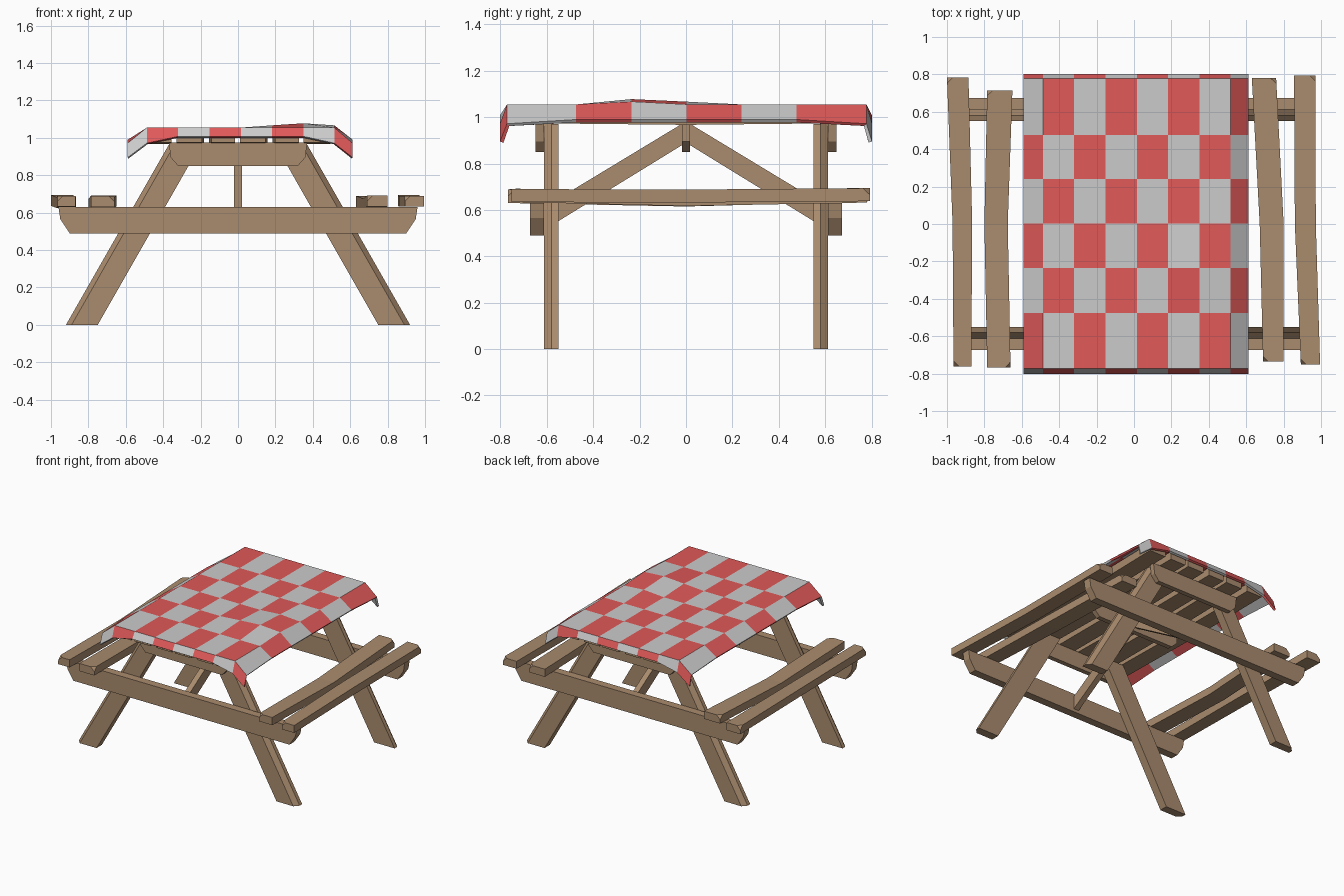
import bpy, bmesh, math

if "Cube" in bpy.data.objects:
    bpy.data.objects.remove(bpy.data.objects["Cube"])


def material(name, col):
    m = bpy.data.materials.new(name)
    m.diffuse_color = (*col, 1)
    m.use_nodes = True
    m.node_tree.nodes["Principled BSDF"].inputs["Base Color"].default_value = m.diffuse_color
    return m


wood = material("wood", (0.40, 0.26, 0.155))
red = material("red_check", (0.75, 0.10, 0.10))
pale = material("pale_check", (0.8, 0.8, 0.8))


def finish(name, bm, mats):
    bmesh.ops.recalc_face_normals(bm, faces=bm.faces[:])
    me = bpy.data.meshes.new(name)
    bm.to_mesh(me)
    bm.free()
    ob = bpy.data.objects.new(name, me)
    for m in mats:
        me.materials.append(m)
    bpy.context.collection.objects.link(ob)
    return ob


def loft(name, rings, chips=(), chip=0.03):
    """Join matching rings into a closed solid; chip = bevelled corner verts."""
    bm = bmesh.new()
    vs = [[bm.verts.new(p) for p in r] for r in rings]
    n = len(rings[0])
    for a, b in zip(vs, vs[1:]):
        for k in range(n):
            bm.faces.new((a[k], a[(k + 1) % n], b[(k + 1) % n], b[k]))
    bm.faces.new(vs[0][::-1])
    bm.faces.new(vs[-1])
    if chips:
        bmesh.ops.bevel(bm, geom=[vs[r][k] for r, k in chips], offset=chip,
                        offset_type='OFFSET', segments=1, profile=0.5,
                        affect='VERTICES')
    return finish(name, bm, [wood])


def beam(name, profile, y0, y1):
    return loft(name, [[(x, y, z) for x, z in profile] for y in (y0, y1)])


def plank(name, stations, thick, chips=()):
    """Stations along y: (y, left x, right x, bottom z)."""
    return loft(name, [[(a, y, z), (b, y, z), (b, y, z + thick), (a, y, z + thick)]
                       for y, a, b, z in stations], chips)


# Splayed legs with chamfered outer edge
leg = [(0.75, 0.55), (0.75, 0.613), (0.89, 0.613), (0.92, 0.58), (0.92, 0.55)]
for sy, fb in ((-1, "front"), (1, "back")):
    for sx, lr in ((-1, "left"), (1, "right")):
        loft(f"{fb}_{lr}_leg", [[(sx * (x - 0.571 * z), sy * y, z) for x, y in leg]
                                for z in (0, 0.97)])

    # Seat beam and table cleat, outside the legs
    beam(f"{fb}_seat_beam", [(-0.9, 0.49), (0.9, 0.49), (0.95, 0.565), (0.96, 0.63),
                             (-0.96, 0.63), (-0.95, 0.565)], sy * 0.613, sy * 0.673)
    beam(f"{fb}_table_cleat", [(-0.32, 0.85), (0.32, 0.85), (0.36, 0.895), (0.37, 0.975),
                               (-0.37, 0.975), (-0.36, 0.895)], sy * 0.613, sy * 0.648)

    # Diagonal brace
    side = [(0.0, 0.89), (0.615, 0.512), (0.615, 0.61), (0.02, 0.97), (0.0, 0.97)]
    loft(f"{fb}_brace", [[(x, sy * y, z) for y, z in side] for x in (-0.021, 0.021)])

beam("middle_cleat", [(-0.32, 0.85), (0.32, 0.85), (0.37, 0.895), (0.37, 0.975),
                      (-0.37, 0.975), (-0.37, 0.895)], -0.018, 0.018)

# Table top planks
for i in range(6):
    x = -0.425 + 0.17 * i
    w = 0.064 + 0.004 * (i % 2)
    s = 0.006 * (-1) ** i
    plank(f"table_plank_{i + 1}", [(-0.765, x - w + s, x + w + s, 0.975),
                                   (0, x - w, x + w, 0.967),
                                   (0.765, x - w - s, x + w - s, 0.975)], 0.06)

# Warped seat planks
plank("left_outer_seat", [(-0.762, -0.965, -0.87, 0.632), (0, -0.97, -0.865, 0.625),
                          (0.782, -1.0, -0.885, 0.637)], 0.058, [(0, 3), (2, 3)])
plank("left_inner_seat", [(-0.768, -0.785, -0.66, 0.63), (0, -0.80, -0.675, 0.615),
                          (0.715, -0.785, -0.65, 0.634)], 0.058, [(0, 2), (2, 3)])
plank("right_inner_seat", [(-0.736, 0.69, 0.80, 0.634), (0, 0.672, 0.80, 0.617),
                           (0.78, 0.63, 0.76, 0.632)], 0.058, [(0, 3), (2, 2)])
plank("right_outer_seat", [(-0.752, 0.892, 0.995, 0.634), (0, 0.86, 0.972, 0.632),
                           (0.794, 0.856, 0.97, 0.638)], 0.056, [(0, 3), (2, 2)])

# Checked tablecloth draped over the table
xs = [-0.59, -0.487, -0.32, -0.152, 0.015, 0.182, 0.35, 0.515, 0.613]
ys = [0.802, 0.778, 0.477, 0.24, 0.003, -0.235, -0.475, -0.772, -0.802]
bm = bmesh.new()
grid = []
for j, y in enumerate(ys):
    row = []
    for i, x in enumerate(xs):
        end, flank = j in (0, 8), i in (0, 8)
        z = 1.055
        if end:
            z = 0.972 if i in (1, 7) else 1.008
        if flank:
            z = 0.895 if end else 0.972 if j in (1, 7) else 0.99
        if (i, j) in ((6, 5), (6, 4), (5, 5), (7, 5)):
            z = 1.078 if (i, j) == (6, 5) else 1.067
        row.append(bm.verts.new((x, y, z)))
    grid.append(row)
for j in range(8):
    for i in range(8):
        f = bm.faces.new((grid[j][i], grid[j + 1][i], grid[j + 1][i + 1], grid[j][i + 1]))
        f.material_index = (i + j) % 2
cloth = finish("tablecloth", bm, [red, pale])
mod = cloth.modifiers.new("thickness", 'SOLIDIFY')
mod.thickness = 0.016
mod.offset = -1
